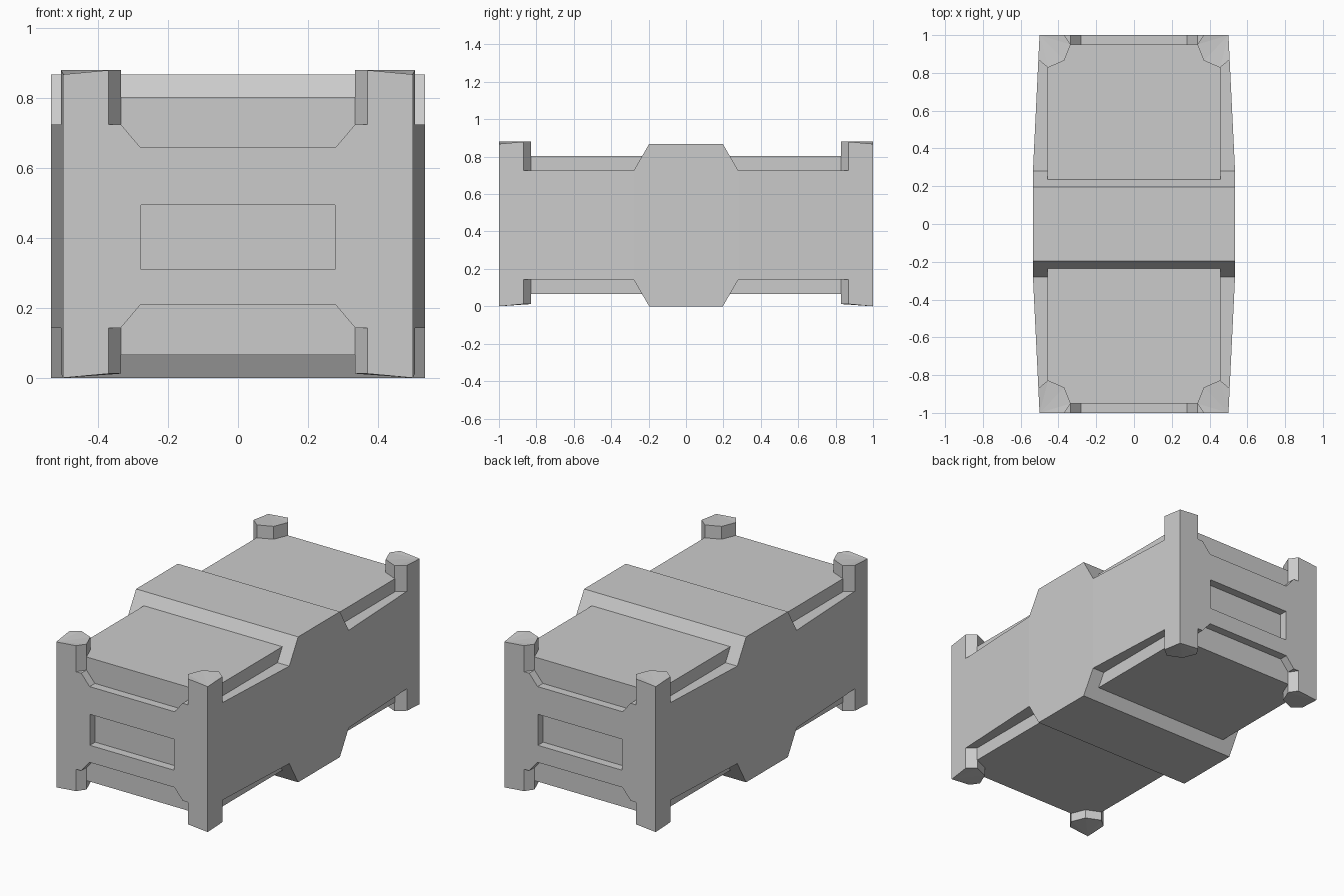
import bpy
import bmesh
from mathutils import Vector

cube = bpy.data.objects.get("Cube")
if cube:
    bpy.data.objects.remove(cube, do_unlink=True)

grey = bpy.data.materials.new("plain_grey")
grey.use_nodes = True
tone = (0.6, 0.6, 0.6, 1)
grey.diffuse_color = tone
grey.node_tree.nodes["Principled BSDF"].inputs["Base Color"].default_value = tone

MID = 0.434          # height of the horizontal symmetry plane
RIM = 0.291          # half height of the side walls
PANEL = 0.369        # half height of the raised lids


def prism(name, start, shift):
    """Closed solid: a polygon swept along a shift vector."""
    bm = bmesh.new()
    face = bm.faces.new([bm.verts.new(p) for p in start])
    swept = bmesh.ops.extrude_face_region(bm, geom=[face])["geom"]
    moved = [g for g in swept if isinstance(g, bmesh.types.BMVert)]
    bmesh.ops.translate(bm, verts=moved, vec=Vector(shift))
    return finish(name, bm)


def finish(name, bm):
    bmesh.ops.recalc_face_normals(bm, faces=bm.faces)
    mesh = bpy.data.meshes.new(name)
    bm.to_mesh(mesh)
    bm.free()
    mesh.materials.append(grey)
    obj = bpy.data.objects.new(name, mesh)
    bpy.context.collection.objects.link(obj)
    return obj


def box(name, low, high):
    x, y, z = low
    X, Y, Z = high
    return prism(name, [(x, y, z), (X, y, z), (X, Y, z), (x, Y, z)], (0, 0, Z - z))


def four_way(quarter):
    """Mirror a quarter outline into a full closed loop."""
    half = quarter + [(-a, b) for a, b in reversed(quarter)]
    return half + [(a, -b) for a, b in reversed(half)]


# Side walls, tapering toward both ends
plan = [(0.535, 0.28), (0.5025, 0.95)]
prism("side_walls", [(x, y, MID - RIM) for x, y in four_way(plan)], (0, 0, 2 * RIM))

# Raised lid and floor panels
box("inner_panels", (-0.457, -0.95, MID - PANEL), (0.457, 0.95, MID + PANEL))

# Thick belt around the middle
belt = [(0.28, RIM), (0.197, MID)]
prism("middle_belt", [(-0.535, y, MID + z) for y, z in four_way(belt)], (1.07, 0, 0))

# End plates with notched edges and a recessed window
notch = [(0.45, RIM), (0.335, RIM), (0.28, 0.226)]
for name, y in (("front_plate", -1), ("back_plate", 0.95)):
    plate = prism(name, [(x, y, MID + z) for x, z in four_way(notch)], (0, 0.05, 0))
    cutter = box("recess_cutter", (-0.278, y - 0.1, 0.31), (0.278, y + 0.15, 0.495))
    cutter.hide_render = True
    mod = plate.modifiers.new("recess", "BOOLEAN")
    mod.operation = "DIFFERENCE"
    mod.solver = "EXACT"
    mod.object = cutter
    bpy.context.view_layer.objects.active = plate
    bpy.ops.object.modifier_apply(modifier=mod.name)
    bpy.data.objects.remove(cutter, do_unlink=True)

# Corner posts: the outer corner dips, so the caps fan out from it
post = [(0.5, 1), (0.37, 1), (0.335, 0.95), (0.37, 0.865), (0.455, 0.828), (0.5065, 0.87)]
for end, sy in (("front", -1), ("back", 1)):
    for side, sx in (("left", 1), ("right", -1)):
        bm = bmesh.new()
        rings = []
        for base in (0, 0.868):
            rings.append([bm.verts.new((sx * x, sy * y, base + (0.012 if i else 0)))
                          for i, (x, y) in enumerate(post)])
        low, high = rings
        n = len(post)
        for i in range(n):
            j = (i + 1) % n
            bm.faces.new((low[i], low[j], high[j], high[i]))
        for ring in rings:
            for i in range(1, n - 1):
                bm.faces.new((ring[0], ring[i], ring[i + 1]))
        finish(f"{end}_{side}_post", bm)
